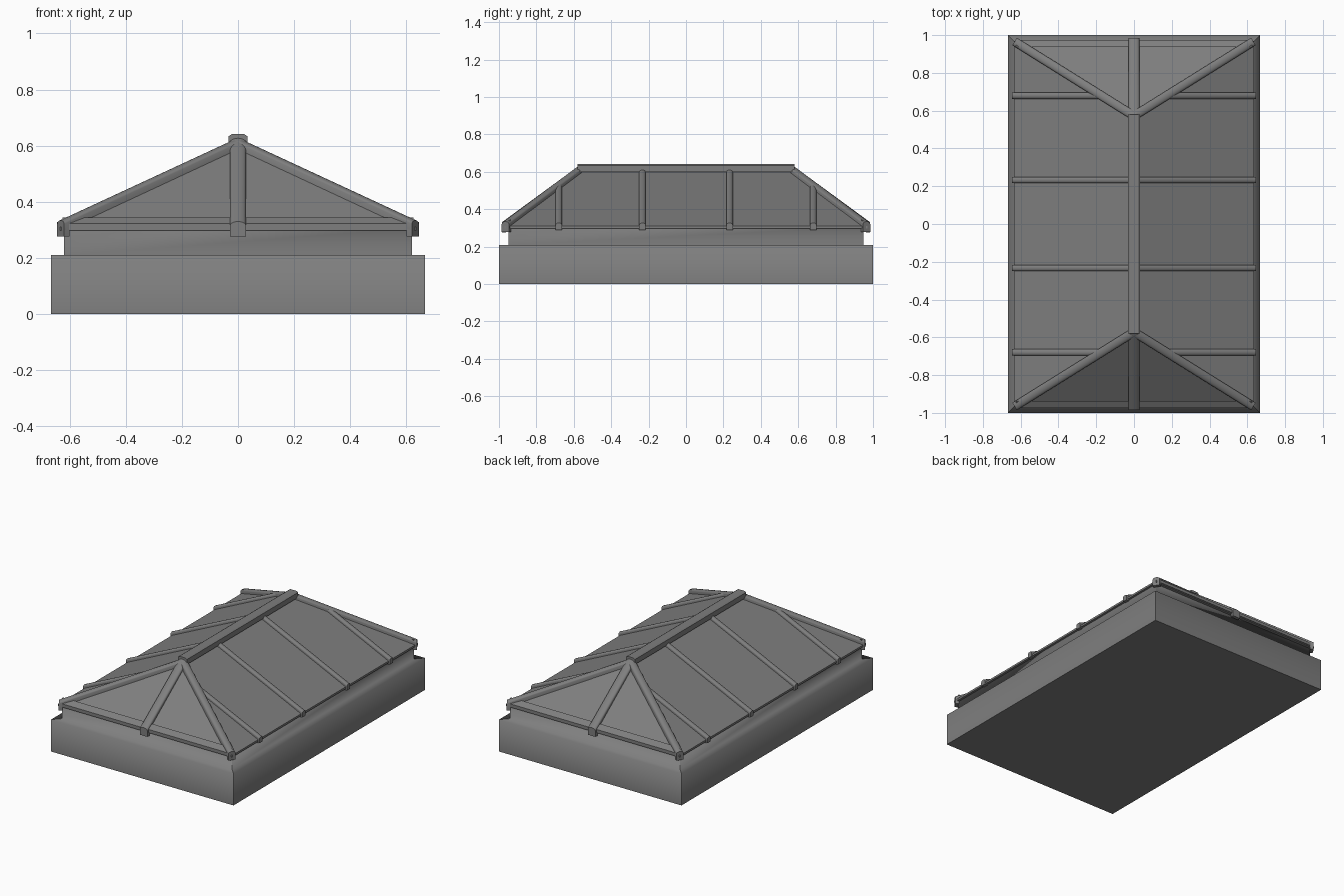
import bpy, bmesh, math
from mathutils import Vector

cube = bpy.data.objects.get("Cube")
if cube:
    bpy.data.objects.remove(cube, do_unlink=True)

grey = bpy.data.materials.new("mid grey")
grey.use_nodes = True
grey.diffuse_color = (0.21, 0.21, 0.21, 1)
grey.node_tree.nodes["Principled BSDF"].inputs["Base Color"].default_value = grey.diffuse_color

HALF_X, HALF_Y, EAVE_Z = 0.635, 0.97, 0.31
RIDGE_Y, RIDGE_Z = 0.575, 0.605


def finish(name, bm):
    bmesh.ops.recalc_face_normals(bm, faces=bm.faces[:])
    mesh = bpy.data.meshes.new(name)
    bm.to_mesh(mesh)
    bm.free()
    mesh.materials.append(grey)
    obj = bpy.data.objects.new(name, mesh)
    bpy.context.collection.objects.link(obj)
    return obj


def loft(bm, rings):
    """Skin closed rings of points and cap both ends."""
    loops = [[bm.verts.new(p) for p in ring] for ring in rings]
    n = len(loops[0])
    for a, b in zip(loops, loops[1:]):
        for i in range(n):
            bm.faces.new((a[i], a[(i + 1) % n], b[(i + 1) % n], b[i]))
    bm.faces.new(loops[0])
    bm.faces.new(loops[-1])


def rectangle(x, y, z):
    return [(-x, -y, z), (x, -y, z), (x, y, z), (-x, y, z)]


def smooth(obj, degrees=40):
    bpy.ops.object.select_all(action='DESELECT')
    obj.select_set(True)
    bpy.context.view_layer.objects.active = obj
    bpy.ops.object.shade_smooth_by_angle(angle=math.radians(degrees))


def glazing_bar(name, foot, head, width, rise=0.022, depth=0.015, drop=0.035):
    """Round-topped bar up the slope, with a short nose hanging over the eave."""
    foot, head = Vector(foot), Vector(head)
    along = Vector((head.x - foot.x, head.y - foot.y, 0)).normalized()
    side = Vector((-along.y, along.x, 0))

    def section(p, low):
        arch = [(math.cos(a) * width / 2, rise * (0.4 + 0.6 * math.sin(a)))
                for a in (math.pi * i / 8 for i in range(9))]
        profile = [(width / 2, -low)] + arch + [(-width / 2, -low)]
        return [p + side * u + Vector((0, 0, v)) for u, v in profile]

    bm = bmesh.new()
    loft(bm, [section(foot, depth), section(head, depth)])
    nose = foot + along * 0.022
    nose.z = foot.z
    loft(bm, [section(foot, drop), section(nose, drop)])
    smooth(finish(name, bm))


# Stepped curb, with soft shading over the ledge and crisp corners
bm = bmesh.new()
loft(bm, [rectangle(0.667, 1.0, 0), rectangle(0.667, 1.0, 0.21),
          rectangle(0.62, 0.95, 0.21), rectangle(0.62, 0.95, 0.305)])
curb = finish("curb", bm)
for face in curb.data.polygons:
    face.use_smooth = True
verts = curb.data.vertices
sharp = curb.data.attributes.new("sharp_edge", 'BOOLEAN', 'EDGE')
for edge in curb.data.edges:
    a, b = (verts[i].co for i in edge.vertices)
    level = abs(a.z - b.z) < 0.001
    mitre = level and abs(a.x - b.x) > 0.01 and abs(a.y - b.y) > 0.01
    sharp.data[edge.index].value = not level or mitre or max(a.z, b.z) < 0.01

# Hipped glazing
bm = bmesh.new()
outline = rectangle(HALF_X, HALF_Y, 0.297) + rectangle(HALF_X, HALF_Y, EAVE_Z)
for p in outline + [(0, -RIDGE_Y, RIDGE_Z), (0, RIDGE_Y, RIDGE_Z)]:
    bm.verts.new(p)
bmesh.ops.convex_hull(bm, input=bm.verts[:])
bmesh.ops.dissolve_limit(bm, angle_limit=0.01, verts=bm.verts[:], edges=bm.edges[:])
finish("hipped_glazing", bm)

# Ridge cap
bm = bmesh.new()
cap = [(-0.033, 0.6), (0.033, 0.6), (0.033, 0.634), (0.022, 0.641),
       (-0.022, 0.641), (-0.033, 0.634)]
loft(bm, [[(x, y, z) for x, z in cap] for y in (-0.58, 0.58)])
finish("ridge_cap", bm)

slope = (RIDGE_Z - EAVE_Z) / HALF_X
for sy, end in ((-1, "front"), (1, "back")):
    # Rail along the foot of the end pane
    bm = bmesh.new()
    rail = [(0.975, 0.302), (0.975, 0.322), (0.938, 0.345), (0.938, 0.302)]
    loft(bm, [[(x, sy * y, z) for y, z in rail] for x in (-0.625, 0.625)])
    finish(end + "_rail", bm)

    glazing_bar(end + "_centre_bar", (0, sy * 0.985, 0.306), (0, sy * 0.57, 0.61),
                0.056, rise=0.024, drop=0.03)

    for sx, hand in ((-1, "right"), (1, "left")):
        label = end + "_" + hand
        glazing_bar(label + "_hip_bar", (sx * 0.632, sy * 0.966, 0.312),
                    (0, sy * 0.572, 0.605), 0.046)
        # Rafters: the inner one meets the ridge, the outer one meets the hip
        for y, x_head, part in ((0.233, 0.01, "_inner_rafter"), (0.68, 0.19, "_outer_rafter")):
            glazing_bar(label + part, (sx * 0.645, sy * y, 0.307),
                        (sx * x_head, sy * y, RIDGE_Z - slope * x_head),
                        0.034, rise=0.02, drop=0.018)
